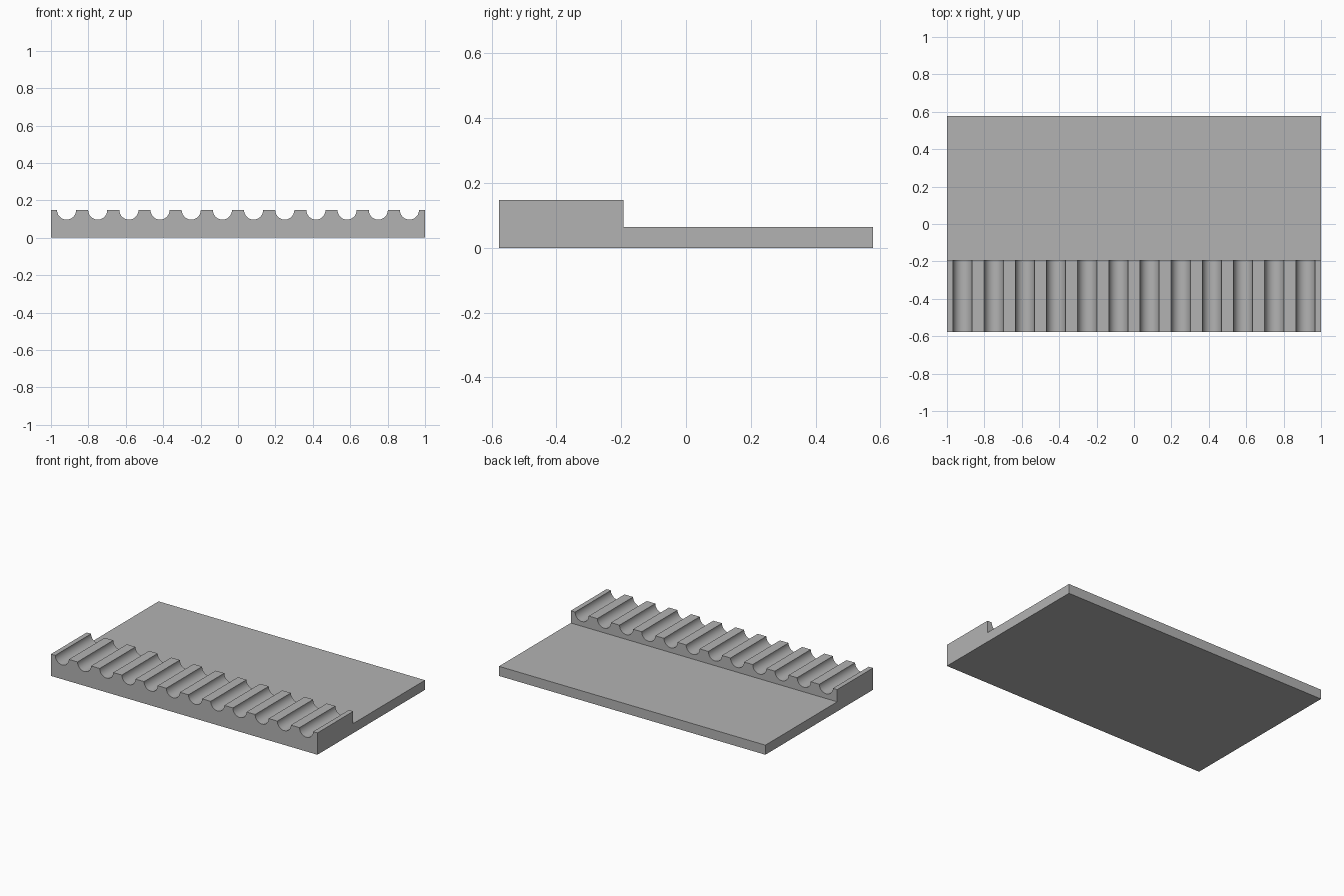
import bpy, bmesh, math

cube = bpy.data.objects.get("Cube")
if cube:
    bpy.data.objects.remove(cube, do_unlink=True)

# Main dimensions
HALF_X, FRONT, STEP, BACK = 1.0, -0.577, -0.193, 0.577
PLATE_TOP, RACK_TOP = 0.065, 0.148
GROOVES, RADIUS, SEGMENTS = 12, 0.051, 24

# One flat grey
grey = bpy.data.materials.new("Plain grey")
grey.use_nodes = True
colour = (0.45, 0.45, 0.45, 1)
grey.diffuse_color = colour
grey.node_tree.nodes["Principled BSDF"].inputs["Base Color"].default_value = colour

# Grooved top edge of the rack, left end to right end
profile = [(-HALF_X, RACK_TOP)]
pitch = 2 * HALF_X / GROOVES
for i in range(GROOVES):
    centre = -HALF_X + pitch * (i + 0.5)
    for s in range(SEGMENTS + 1):
        a = math.pi * s / SEGMENTS
        profile.append((centre - RADIUS * math.cos(a), RACK_TOP - RADIUS * math.sin(a)))
profile.append((HALF_X, RACK_TOP))

bm = bmesh.new()
front = [bm.verts.new((x, FRONT, z)) for x, z in profile]
rear = [bm.verts.new((x, STEP, z)) for x, z in profile]


def edge_pair(y, z):
    return [bm.verts.new((x, y, z)) for x in (-HALF_X, HALF_X)]


base_front = edge_pair(FRONT, 0)
step_foot = edge_pair(STEP, PLATE_TOP)
back_top = edge_pair(BACK, PLATE_TOP)
back_base = edge_pair(BACK, 0)

# Grooved upper surface and the two grooved walls of the rack
for i in range(len(profile) - 1):
    bm.faces.new((front[i], front[i + 1], rear[i + 1], rear[i]))
bm.faces.new(front + base_front[::-1])
bm.faces.new(rear + step_foot[::-1])

# Plate top, back and underside
for a, b in ((step_foot, back_top), (back_top, back_base), (back_base, base_front)):
    bm.faces.new((a[0], a[1], b[1], b[0]))

# Stepped ends
for side, end in ((0, 0), (1, -1)):
    bm.faces.new((base_front[side], front[end], rear[end],
                  step_foot[side], back_top[side], back_base[side]))

bmesh.ops.recalc_face_normals(bm, faces=bm.faces)
mesh = bpy.data.meshes.new("grooved_rack_plate")
bm.to_mesh(mesh)
bm.free()
mesh.materials.append(grey)

rack = bpy.data.objects.new("grooved_rack_plate", mesh)
bpy.context.collection.objects.link(rack)
bpy.ops.object.select_all(action="DESELECT")
rack.select_set(True)
bpy.context.view_layer.objects.active = rack
bpy.ops.object.shade_smooth_by_angle(angle=math.radians(30))
